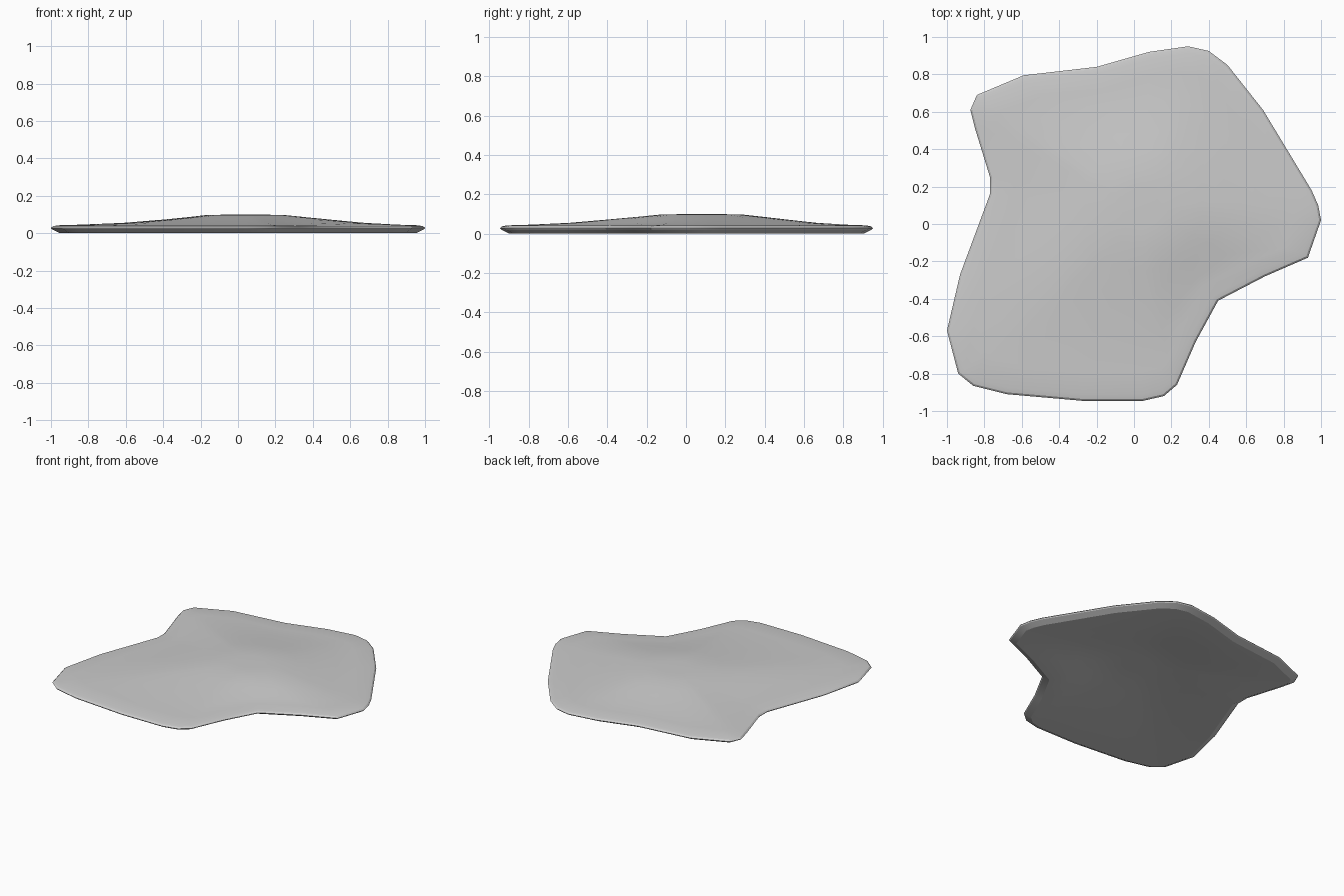
import bpy, bmesh
from mathutils import Vector

if "Cube" in bpy.data.objects:
    bpy.data.objects.remove(bpy.data.objects["Cube"])

# Outline of the slab seen from above, clockwise
OUTLINE = [(0.29, .95), (.40, .925), (.50, .85), (.69, .61), (.95, .18), (.985, .1), (1, .02),
           (.93, -.18), (.70, -.28), (.45, -.41), (.33, -.63), (.23, -.86), (.16, -.92),
           (.05, -.945), (-.28, -.945), (-.68, -.91), (-.86, -.865), (-.94, -.80), (-1, -.57),
           (-.93, -.27), (-.77, .16), (-.77, .25), (-.85, .51), (-.875, .61), (-.84, .69),
           (-.59, .795), (-.20, .84), (.08, .92)]
pts = [Vector(p) for p in OUTLINE]
center = Vector((.04, .08))
n = len(pts)


def inset(d):
    out = []
    for i, p in enumerate(pts):
        a = (p - pts[i - 1]).normalized()
        b = (pts[(i + 1) % n] - p).normalized()
        t = (a + b).normalized()
        out.append(p + Vector((t.y, -t.x)) * d / max(t.dot(a), .5))
    return out


def rounded(f, w, base):
    """Outline scaled by f, blended by w towards a circle."""
    out = []
    for p in base:
        v = p - center
        out.append(center + v.normalized() * f * ((1 - w) * v.length + w * .87))
    return out


bm = bmesh.new()


def ring(points, z):
    return [bm.verts.new((p.x, p.y, z)) for p in points]


# Edge: bevelled side and rounded lip; top rises to a low crown, underside follows it
DOME = ((.88, .0, .0455), (.7, .25, .055), (.5, .55, .073), (.37, .8, .085),
        (.24, 1, .097), (.12, 1, .099))
lip = inset(.035)
foot = inset(.046)
rings = [ring(rounded(f, w, foot), z - .042) for f, w, z in reversed(DOME)]
rings += [ring(foot, 0), ring(inset(.005), .021), ring(pts, .028), ring(inset(.01), .037),
          ring(lip, .042)]
rings += [ring(rounded(f, w, lip), z) for f, w, z in DOME]
for a, b in zip(rings, rings[1:]):
    for i in range(n):
        j = (i + 1) % n
        bm.faces.new((a[i], a[j], b[j], b[i]))
bm.faces.new(rings[0])
bm.faces.new(rings[-1])
bmesh.ops.recalc_face_normals(bm, faces=bm.faces)

mesh = bpy.data.meshes.new("flat_stone")
bm.to_mesh(mesh)
bm.free()
stone = bpy.data.objects.new("flat_stone", mesh)
bpy.context.collection.objects.link(stone)
bpy.context.view_layer.objects.active = stone
stone.select_set(True)
bpy.ops.object.shade_smooth_by_angle(angle=0.42)
